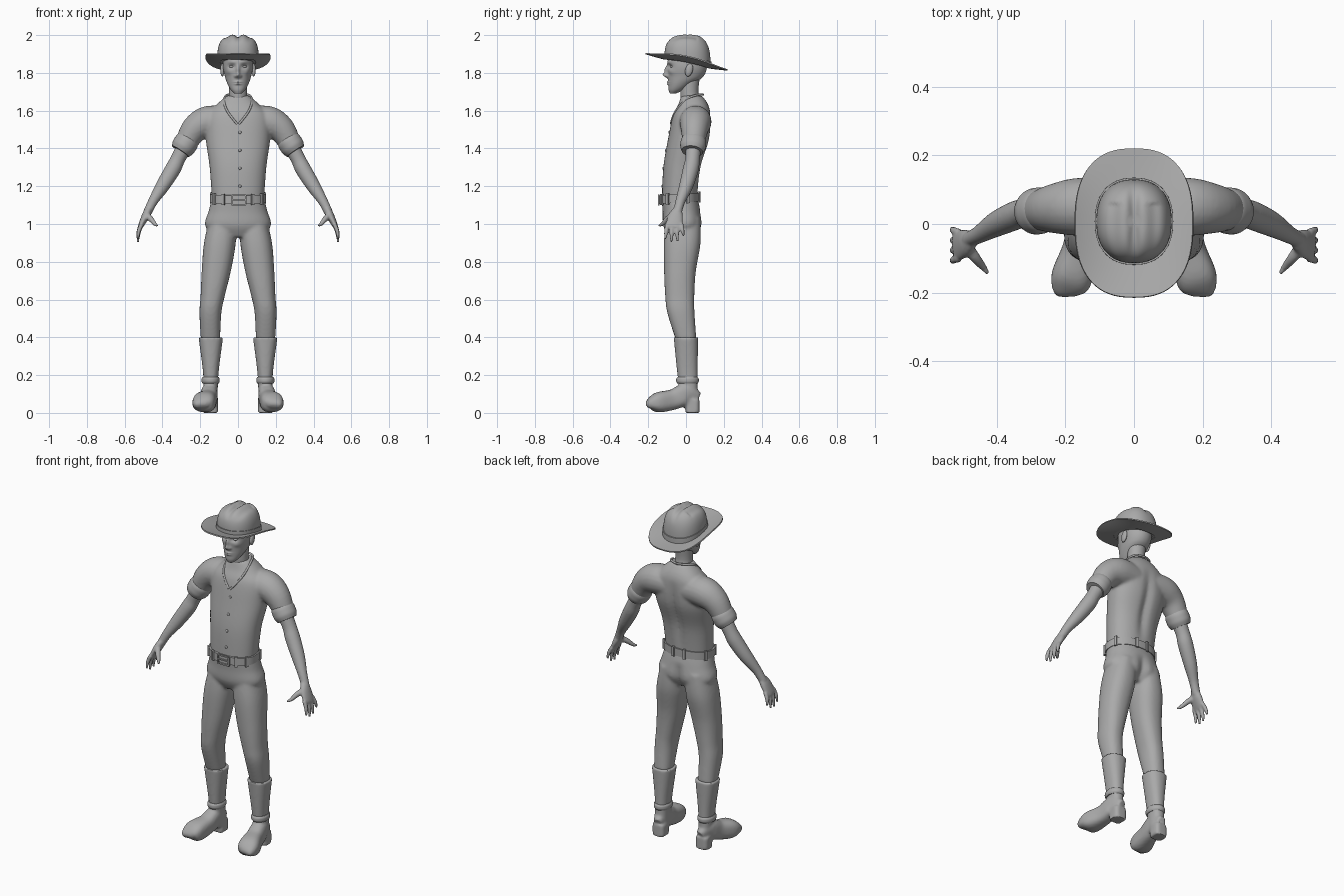
import bpy, bmesh, math
from math import cos, sin, exp, pi
from mathutils import Vector, Matrix

cube = bpy.data.objects.get("Cube")
if cube:
    bpy.data.objects.remove(cube)

grey = bpy.data.materials.new("matte_grey")
grey.use_nodes = True
tone = (.4, .4, .4, 1)
grey.diffuse_color = tone
grey.node_tree.nodes["Principled BSDF"].inputs["Base Color"].default_value = tone
SIDES = {"left": 1, "right": -1}


# ---------- helpers ----------
def spline(keys, steps):
    """Fill in smoothly between the key sections."""
    keys = [Vector(key) for key in keys]
    last = len(keys) - 1
    filled = []
    for i in range(last):
        start, end = keys[i], keys[i + 1]
        leave = (end - keys[max(i - 1, 0)]) / 2
        arrive = (keys[min(i + 2, last)] - start) / 2
        for k in range(steps):
            t = k / steps
            ease = t * t * (3 - 2 * t)
            filled.append(start.lerp(end, ease) + leave * t * (1 - t) ** 2 - arrive * t * t * (1 - t))
    return filled + [keys[last]]


def oval(count, power):
    """Points round a unit circle, squarer as the power grows."""
    def square(value):
        return math.copysign(abs(value) ** (2 / power), value)
    angles = [2 * pi * k / count for k in range(count)]
    return [(square(cos(a)), square(sin(a))) for a in angles]


def skin(bm, rings, caps=True):
    rows = [[bm.verts.new(point) for point in ring] for ring in rings]
    for low, high in zip(rows, rows[1:]):
        for i in range(len(low)):
            bm.faces.new((low[i - 1], low[i], high[i], high[i - 1]))
    if caps:
        bm.faces.new(rows[0])
        bm.faces.new(rows[-1])


def stack(bm, keys, side=1, count=48, power=2.3, steps=6):
    """Level sections: height, centre x, centre y, half width, half depth."""
    skin(bm, [[(side * (x + u * wide), y + v * deep, z) for u, v in oval(count, power)]
              for z, x, y, wide, deep in spline(keys, steps)])


def tube(bm, keys, side=1, across=(0, 1, 0), flat=(1, 1), count=20, power=2):
    """Sections along a path: x, y, z, radius; flat is the thickness ratio at each end."""
    points = spline(keys, 5)
    last = len(points) - 1
    rings = []
    for i, point in enumerate(points):
        centre, radius = point.xyz, point.w
        ahead = (points[min(i + 1, last)].xyz - points[max(i - 1, 0)].xyz).normalized()
        wide = Vector(across)
        wide = (wide - ahead * wide.dot(ahead)).normalized() * radius
        thin = ahead.cross(wide) * (flat[0] + (flat[1] - flat[0]) * i / last)
        ring = [centre + wide * u + thin * v for u, v in oval(count, power)]
        rings.append([(side * p.x, p.y, p.z) for p in ring])
    skin(bm, rings)


def band(bm, start, end, radius, bulge, side, flat):
    """Rounded strap round a limb."""
    start, end = Vector(start), Vector(end)
    keys = []
    for k in range(5):
        keys.append((*start.lerp(end, k / 4), radius + bulge * sin(pi * k / 4) ** .5))
    tube(bm, keys, side, flat=(flat, flat), count=32)


def box(bm, place, size, turn=0):
    bmesh.ops.create_cube(bm, size=1, matrix=Matrix.LocRotScale(
        Vector(place), Matrix.Rotation(turn, 3, 'Z'), Vector(size)))


def ball(bm, place, size, tilt=0):
    bmesh.ops.create_uvsphere(bm, u_segments=20, v_segments=14, radius=1, matrix=Matrix.LocRotScale(
        Vector(place), Matrix.Rotation(tilt, 3, 'X'), Vector(size)))


def groove(bm, low, high, depth):
    """Soft crease down the middle of the back."""
    for v in bm.verts:
        if v.co.y > 0 and low < v.co.z < high:
            fade = sin(pi * (v.co.z - low) / (high - low))
            v.co.y -= depth * fade * exp(-(v.co.x / .025) ** 2)


def finish(bm, name, voxel=0, thick=0, sharp=50):
    bmesh.ops.recalc_face_normals(bm, faces=bm.faces)
    mesh = bpy.data.meshes.new(name)
    bm.to_mesh(mesh)
    bm.free()
    part = bpy.data.objects.new(name, mesh)
    bpy.context.scene.collection.objects.link(part)
    if voxel:
        merge = part.modifiers.new("merge", 'REMESH')
        merge.mode, merge.voxel_size = 'VOXEL', voxel
        soften = part.modifiers.new("soften", 'SMOOTH')
        soften.factor, soften.iterations = .5, 7
    if thick:
        shell = part.modifiers.new("thickness", 'SOLIDIFY')
        shell.thickness, shell.offset = thick, 0
    if part.modifiers:
        graph = bpy.context.evaluated_depsgraph_get()
        mesh = bpy.data.meshes.new_from_object(part.evaluated_get(graph))
        part.modifiers.clear()
        part.data = mesh
    mesh.materials.clear()
    mesh.materials.append(grey)
    mesh.shade_smooth()
    mesh.set_sharp_from_angle(angle=math.radians(sharp))
    return part


# ---------- shirt with short sleeves ----------
bm = bmesh.new()
stack(bm, [(1.12, 0, -.035, .137, .093), (1.3, 0, -.02, .15, .1), (1.45, 0, .015, .17, .11),
           (1.57, 0, .03, .167, .1), (1.63, 0, .038, .115, .08), (1.68, 0, .03, .06, .055)], count=64)
groove(bm, 1.15, 1.6, .018)
for side in SIDES.values():
    tube(bm, [(.06, .05, 1.54, .08), (.16, .05, 1.54, .085), (.23, .045, 1.5, .073), (.28, .04, 1.42, .057)], side)
shirt = finish(bm, "shirt", voxel=.008)

for name, side in SIDES.items():
    # rolled cuff
    bm = bmesh.new()
    band(bm, (.255, .043, 1.46), (.305, .033, 1.385), .056, .012, side, .95)
    finish(bm, name + "_cuff")

    # arm, palm, fingers and thumb
    bm = bmesh.new()
    tube(bm, [(.26, .04, 1.45, .046), (.315, .035, 1.35, .039), (.345, .025, 1.29, .042),
              (.4, 0, 1.2, .037), (.45, -.03, 1.12, .026), (.48, -.045, 1.06, .023)], side)
    tube(bm, [(.47, -.043, 1.08, .023), (.49, -.055, 1.04, .04), (.52, -.066, .98, .046)], side, flat=(.8, .25))
    for finger in range(4):
        root = Vector((.51, .025 * finger - .1, 1))
        tip = Vector((.53, 1.3 * root.y + .02, .9 + .012 * (finger - 1.3) ** 2))
        bend = root.lerp(tip, .5) + Vector((.006, 0, 0))
        tube(bm, [(*root, .012), (*bend, .011), (*tip, .006)], side, count=12)
    tube(bm, [(.49, -.06, 1.05, .018), (.465, -.095, 1.03, .016), (.44, -.125, 1, .011), (.425, -.145, .99, .006)],
         side, count=12)
    finish(bm, name + "_arm", voxel=.005)

    # boot with foot and heel
    bm = bmesh.new()
    stack(bm, [(.04, .145, .02, .038, .043), (.2, .144, .008, .04, .053), (.4, .144, 0, .065, .065)], side)
    tube(bm, [(.14, .06, .07, .025), (.15, 0, .095, .043), (.16, -.07, .07, .048), (.18, -.15, .055, .06),
              (.19, -.19, .045, .05), (.19, -.206, .035, .03)],
         side, across=(1, 0, 0), flat=(1.6, .4), count=28, power=2.7)
    stack(bm, [(height, .144, .034, .039, .037) for height in (0, .07)], side, power=4, steps=2)
    finish(bm, name + "_boot", voxel=.007)
    bm = bmesh.new()
    band(bm, (.145, .008, .155), (.145, .008, .19), .053, .007, side, .8)
    finish(bm, name + "_ankle_strap")

# ---------- trousers ----------
bm = bmesh.new()
stack(bm, [(.93, 0, -.02, .11, .07), (.99, 0, -.018, .174, .102), (1.07, 0, -.024, .155, .1),
           (1.14, 0, -.035, .138, .095)], count=64)
for side in SIDES.values():
    stack(bm, [(.39, .146, 0, .051, .055), (.53, .146, -.027, .058, .072), (.62, .134, -.033, .064, .077),
               (.75, .115, -.032, .077, .084), (.9, .096, -.02, .084, .097), (1.03, .08, -.014, .07, .09)], side)
groove(bm, .88, 1.08, .02)
finish(bm, "trousers", voxel=.008)

# ---------- belt, loops and buckle ----------
bm = bmesh.new()
edges = ((1.115, 0), (1.115, .01), (1.16, .01), (1.16, 0))
stack(bm, [(z, 0, -.035, .138 + out, .094 + out) for z, out in edges], count=64, steps=1)
around = oval(64, 2.3)
for spot in (4, 14, 18, 28, 38, 43, 53, 58):
    u, v = around[spot]
    box(bm, (u * .149, v * .105 - .035, 1.138), (.012, .016, .058), math.atan2(v, u))
for v in bm.verts:
    v.co.z += .06 * v.co.y
finish(bm, "belt", sharp=35)

bm = bmesh.new()
middle = Vector((.004, -.144, 1.128))
for way in SIDES.values():
    box(bm, middle + Vector((0, 0, way * .025)), (.076, .01, .008))
    box(bm, middle + Vector((way * .036, 0, 0)), (.008, .01, .05))
box(bm, middle, (.07, .007, .007))
finish(bm, "belt_buckle", sharp=35)


# ---------- neckline and buttons laid on the shirt ----------
def on_shirt(x, z):
    return shirt.ray_cast(Vector((x, -1, z)), Vector((0, 1, 0)))[1]


bm = bmesh.new()
path = [on_shirt(x, z) for x, z in ((.005, 1.53), (.03, 1.56), (.055, 1.595), (.07, 1.63))]
path += [Vector(p) for p in ((.07, .02, 1.67), (.05, .07, 1.685), (0, .09, 1.685))]
for side in SIDES.values():
    tube(bm, [(*p, .006) for p in path], side, across=(.1, .2, 1), count=10)
finish(bm, "collar_edge")
bm = bmesh.new()
for row in range(4):
    ball(bm, on_shirt(.01, 1.2 + .095 * row), (.008, .005, .008))
finish(bm, "buttons")

# ---------- neck, head and face ----------
bm = bmesh.new()
tube(bm, [(0, .045, 1.6, .06), (0, .018, 1.68, .048), (0, .025, 1.8, .051)], across=(1, 0, 0), count=32)
finish(bm, "neck")

bm = bmesh.new()
stack(bm, [(1.69, 0, -.07, .018, .015), (1.71, 0, -.052, .038, .04), (1.74, 0, -.03, .055, .063),
           (1.78, 0, -.002, .069, .093), (1.84, 0, .007, .08, .105), (1.93, 0, .007, .072, .095)],
      count=120, power=2.1, steps=14)


def push(x, z, wide, tall, out):
    """Raise or sink a soft patch on both sides of the face."""
    for v in bm.verts:
        if v.co.y < -.02:
            v.co.y -= out * exp(-((abs(v.co.x) - x) / wide) ** 2 - ((v.co.z - z) / tall) ** 2)


push(x=0, z=1.788, wide=.011, tall=.013, out=.024)     # nose tip
push(x=0, z=1.815, wide=.009, tall=.022, out=.016)     # nose bridge
push(x=.014, z=1.783, wide=.007, tall=.008, out=.008)  # nostril
push(x=.033, z=1.834, wide=.018, tall=.011, out=-.014) # eye socket
push(x=.03, z=1.858, wide=.024, tall=.008, out=.006)   # brow
push(x=.05, z=1.805, wide=.014, tall=.014, out=.005)   # cheekbone
push(x=0, z=1.752, wide=.02, tall=.005, out=.007)      # upper lip
push(x=0, z=1.741, wide=.018, tall=.005, out=.007)     # lower lip
finish(bm, "head", sharp=80)

for name, side in SIDES.items():
    bm = bmesh.new()
    ball(bm, (side * .033, -.07, 1.834), (.014, .013, .009))
    finish(bm, name + "_eye")
    bm = bmesh.new()
    ball(bm, (side * .083, .016, 1.815), (.011, .02, .035), tilt=-.25)
    finish(bm, name + "_ear")


# ---------- hat ----------
def brim_lift(x, y):
    """Brim dips to the back and curls up at the sides."""
    return .04 * (x / .17) ** 2 * (1 - 16 * y * y) - .2 * y + .25 * y * y


bm = bmesh.new()
rings = []
for step in range(12):
    size = 1 - step / 24
    flat_ring = [(u * .172 * size, v * .217 * size) for u, v in oval(72, 2.5)]
    rings.append([(x, y + .003, 1.847 + brim_lift(x, y)) for x, y in flat_ring])
skin(bm, rings, caps=False)
finish(bm, "hat_brim", thick=.007)


def crown(name, size, reach):
    """Dome rising from the brim, creased along the top."""
    bm = bmesh.new()
    rings = []
    for step in range(25):
        rise = reach * sin(step / 24 * pi / 2)
        shrink = size * (1 - rise ** 3) ** (1 / 3)
        ring = []
        for u, v in oval(72, 2.3):
            x, y = u * .11 * shrink, .008 + v * .122 * shrink
            crease = .016 * exp(-(x / .016) ** 2) + .01 * exp(-((abs(x) - .06) / .02) ** 2) * (y < .06)
            top = max(rise - .6, 0) / .4
            ring.append((x, y, 1.845 + .16 * rise + (1 - rise) * brim_lift(x, y) - top * crease))
        rings.append(ring)
    skin(bm, rings)
    finish(bm, name)


crown("hat_crown", size=1, reach=.9999)
crown("hat_band", size=1.04, reach=.2)
